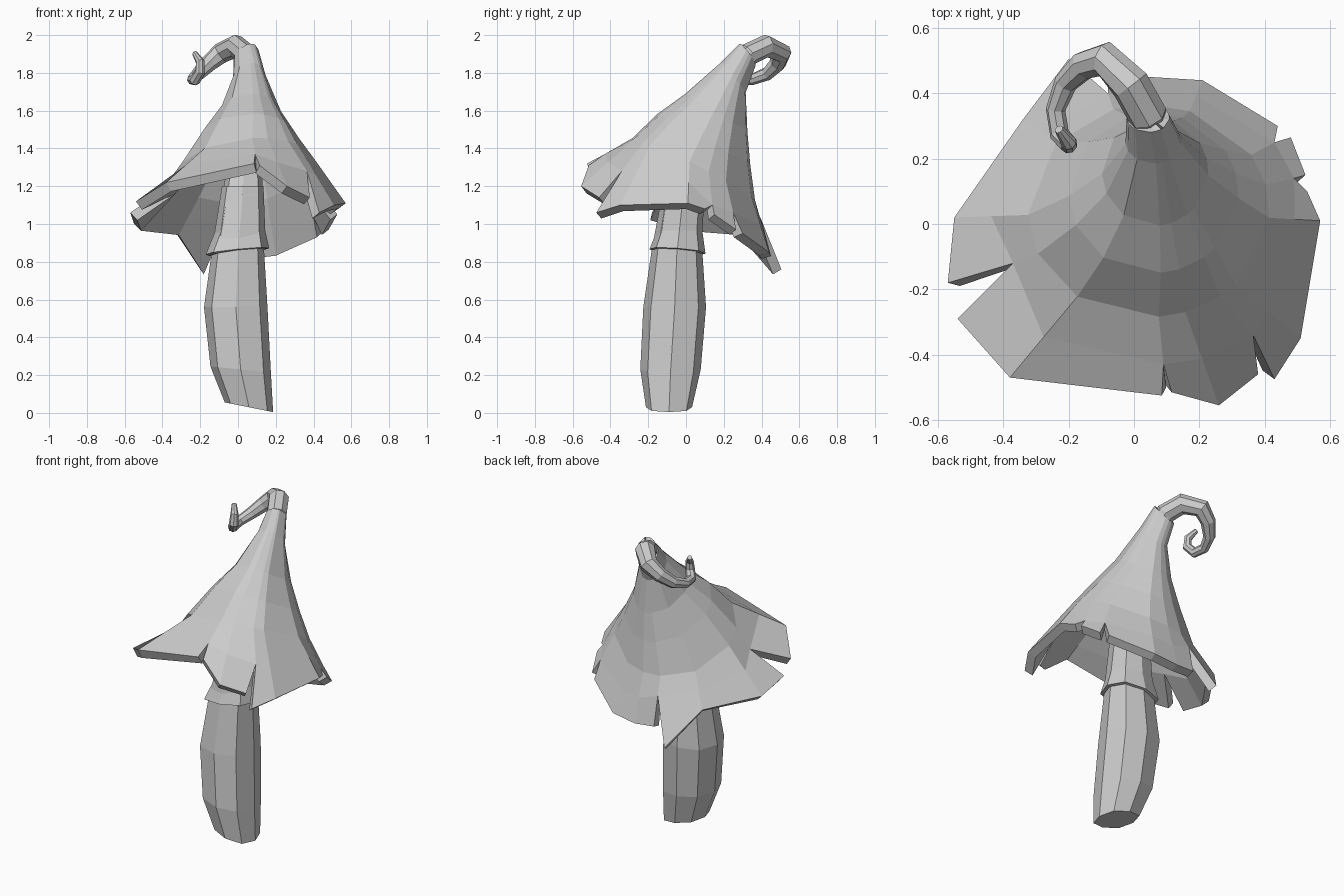
import bpy, bmesh, math
from mathutils import Vector

cube = bpy.data.objects.get("Cube")
if cube:
    bpy.data.objects.remove(cube)

grey = bpy.data.materials.new("plain grey")
grey.use_nodes = True
grey.diffuse_color = (0.6, 0.6, 0.6, 1)
grey.node_tree.nodes["Principled BSDF"].inputs["Base Color"].default_value = (0.6, 0.6, 0.6, 1)


def ring_point(ring, angle, scale=1):
    """Point on a sheared ellipse: centre, radii, slope along x and y."""
    cx, cy, cz, rx, ry, kx, ky = ring
    dx, dy = scale * rx * math.cos(angle), scale * ry * math.sin(angle)
    return Vector((cx + dx, cy + dy, cz + kx * dx + ky * dy))


def finish(name, bm):
    mesh = bpy.data.meshes.new(name)
    bm.to_mesh(mesh)
    bm.free()
    obj = bpy.data.objects.new(name, mesh)
    bpy.context.collection.objects.link(obj)
    mesh.materials.append(grey)
    return obj


def thicken(obj, amount):
    mod = obj.modifiers.new("thickness", 'SOLIDIFY')
    mod.thickness = amount
    mod.offset = -1


def loft(name, rings, closed):
    """Eight sided loft with slightly squared corners."""
    bm = bmesh.new()
    rows = [[bm.verts.new(ring_point(r, i * math.pi / 4, 1 + 0.07 * (i % 2))) for i in range(8)]
            for r in rings]
    for low, high in zip(rows, rows[1:]):
        for i in range(8):
            j = (i + 1) % 8
            bm.faces.new((low[i], low[j], high[j], high[i]))
    if closed:
        bm.faces.new(rows[0][::-1])
        bm.faces.new(rows[-1])
    return finish(name, bm)


# Stem: bulging and leaning
loft("stem", [
    (0.058, -0.09, 0.03, 0.128, 0.122, -0.2, 0),
    (0.014, -0.082, 0.23, 0.16, 0.16, -0.1, 0),
    (-0.012, -0.06, 0.56, 0.168, 0.166, 0, 0),
    (0.0, -0.048, 0.86, 0.138, 0.134, 0, 0),
    (0.025, -0.02, 1.15, 0.108, 0.108, 0, 0),
    (0.04, 0.06, 1.42, 0.08, 0.08, 0, 0)], True)

# Skirt: flared collar that merges into the stem
skirt = loft("stem_skirt", [
    (-0.003, -0.045, 0.855, 0.168, 0.148, 0.1, -0.08),
    (0.01, -0.035, 0.96, 0.134, 0.122, 0.05, 0),
    (0.025, -0.01, 1.2, 0.11, 0.11, 0, 0)], False)
thicken(skirt, 0.02)

# Cap: rim panels (anticlockwise), each followed by the split that ends it
panels = [
    ([(-.54, -.29, 1.12), (-.38, -.47, 1.22), (.085, -.525, 1.32)], (.09, -.43, 1.37)),
    ([(.115, -.515, 1.31), (.26, -.555, 1.2), (.38, -.46, 1.14)], (.365, -.34, 1.28)),
    ([(.43, -.475, 1.06), (.51, -.35, 1.1), (.57, .01, 1.11), (.53, .1, 1.08)], (.49, .14, 1.1)),
    ([(.525, .15, 1.05), (.48, .265, .97)], (.43, .25, 1.06)),
    ([(.44, .3, .95), (.21, .44, .85), (.05, .45, .83), (-.08, .44, .84)], (-.08, .4, 1.02)),
    ([(-.2, .505, .76), (-.34, .32, .97), (-.55, .02, 1.0), (-.57, -.18, 1.06)],
     (-.37, -.12, 1.2)),
]
cap_rings = [
    (0.045, 0.04, 1.29, 0.37, 0.325, 0.08, -0.5),
    (0.06, 0.095, 1.45, 0.26, 0.245, 0, -0.55),
    (0.065, 0.16, 1.59, 0.163, 0.165, 0, -0.6),
    (0.06, 0.25, 1.775, 0.086, 0.066, 0.1, -1.2),
    (0.043, 0.325, 1.895, 0.066, 0.044, 0.35, -1.25)]


def angle_of(p):
    return math.atan2((p[1] - 0.04) / 0.325, (p[0] - 0.045) / 0.37)


def column(bm, angle, edge):
    """Vertices from the split level up to the neck."""
    pts = [Vector(edge)] + [ring_point(r, angle) for r in cap_rings]
    return [bm.verts.new(p) for p in pts]


bm = bmesh.new()
splits = [column(bm, angle_of(s), s) for _, s in panels]
for n, (rim, _) in enumerate(panels):
    columns = [splits[n - 1]]
    for p in rim[1:-1]:
        a = angle_of(p)
        columns.append(column(bm, a, ring_point(cap_rings[0], a).lerp(Vector(p), 0.5)))
    columns.append(splits[n])
    tips = [bm.verts.new(p) for p in rim]
    columns = [[t] + c for t, c in zip(tips, columns)]
    for left, right in zip(columns, columns[1:]):
        for k in range(len(left) - 1):
            bm.faces.new((left[k], right[k], right[k + 1], left[k + 1]))
thicken(finish("cap", bm), 0.055)

# Curled tip: tapering tube with flat sides
path = [
    (0.05, 0.29, 1.84, .045), (0.04, 0.335, 1.9, .061), (-0.01, 0.425, 1.942, .061),
    (-0.09, 0.505, 1.905, .055), (-0.155, 0.485, 1.85, .045), (-0.21, 0.43, 1.795, .036),
    (-0.24, 0.35, 1.765, .03), (-0.228, 0.275, 1.762, .03), (-0.2, 0.243, 1.805, .028),
    (-0.2, 0.25, 1.86, .024), (-0.23, 0.29, 1.905, .014)]
curve = bpy.data.curves.new("curled_tip", 'CURVE')
curve.dimensions = '3D'
curve.bevel_depth = 1
curve.bevel_resolution = 2
curve.use_fill_caps = True
spline = curve.splines.new('POLY')
spline.use_smooth = False
spline.points.add(len(path) - 1)
for point, (x, y, z, r) in zip(spline.points, path):
    point.co = (x, y, z, 1)
    point.radius = r
curve.materials.append(grey)
tip = bpy.data.objects.new("curled_tip", curve)
bpy.context.collection.objects.link(tip)
